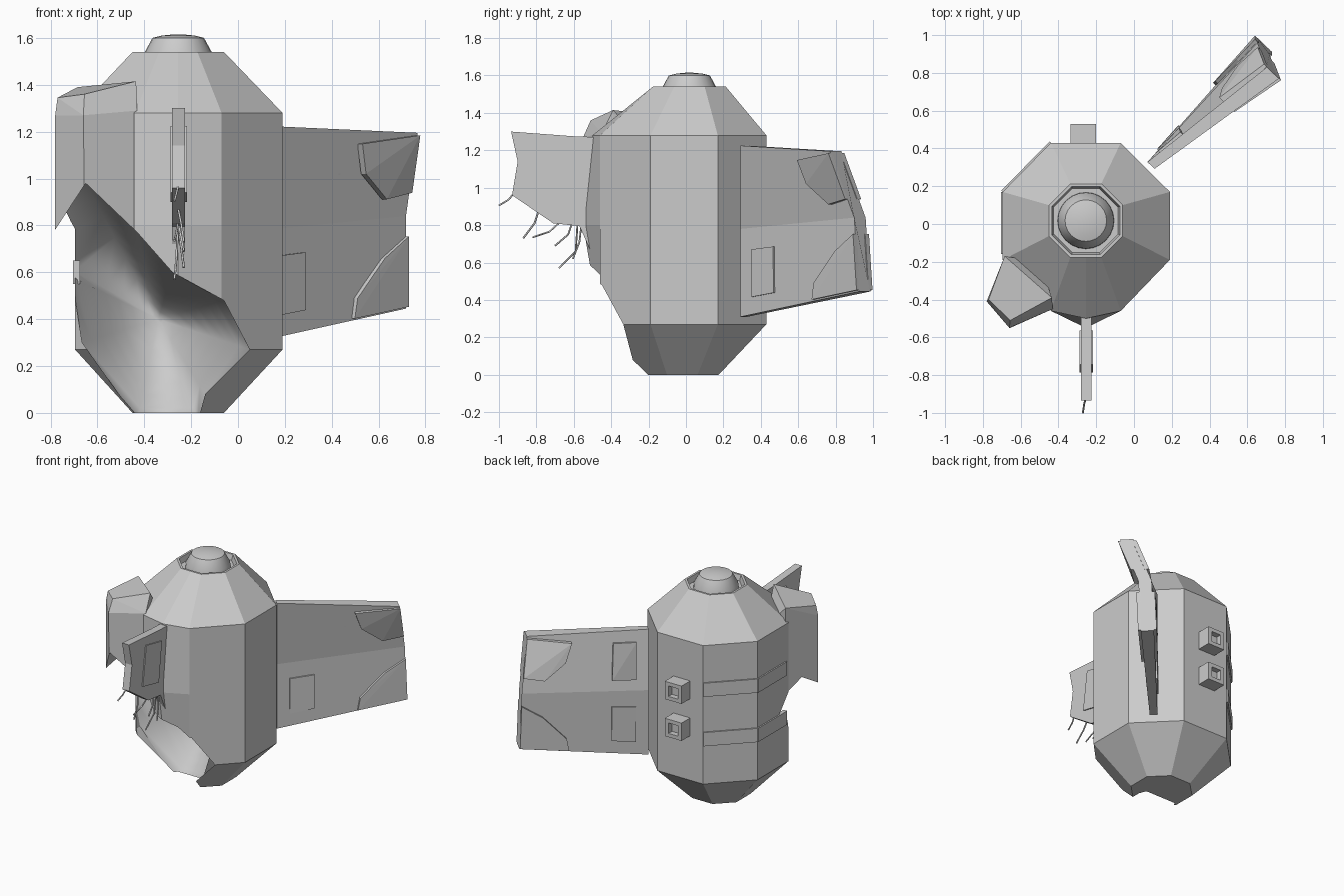
import bpy, bmesh, math
from mathutils import Vector

if "Cube" in bpy.data.objects:
    bpy.data.objects.remove(bpy.data.objects["Cube"])


def finish(bm, name):
    bmesh.ops.recalc_face_normals(bm, faces=bm.faces)
    me = bpy.data.meshes.new(name)
    bm.to_mesh(me)
    bm.free()
    ob = bpy.data.objects.new(name, me)
    bpy.context.collection.objects.link(ob)
    return ob


def loft(name, rings, smooth_from=None):
    bm = bmesh.new()
    vs = [[bm.verts.new(p) for p in r] for r in rings]
    n = len(rings[0])
    for k, (a, b) in enumerate(zip(vs, vs[1:])):
        for i in range(n):
            j = (i + 1) % n
            f = bm.faces.new((a[i], a[j], b[j], b[i]))
            f.smooth = smooth_from is not None and k >= smooth_from
    bm.faces.new(vs[0])
    f = bm.faces.new(vs[-1])
    f.smooth = smooth_from is not None
    return finish(bm, name)


def hull(name, pts):
    bm = bmesh.new()
    for p in pts:
        bm.verts.new(p)
    res = bmesh.ops.convex_hull(bm, input=bm.verts)
    bmesh.ops.delete(bm, geom=list({v for v in res["geom_interior"] if isinstance(v, bmesh.types.BMVert)}), context='VERTS')
    bmesh.ops.dissolve_limit(bm, angle_limit=0.02, verts=bm.verts, edges=bm.edges)
    return finish(bm, name)


def box(name, lo, hi):
    return hull(name, [(x, y, z) for x in (lo[0], hi[0]) for y in (lo[1], hi[1]) for z in (lo[2], hi[2])])


def boolean(ob, tool, op):
    m = ob.modifiers.new("bool", 'BOOLEAN')
    m.object, m.operation, m.solver = tool, op, 'EXACT'
    bpy.context.view_layer.objects.active = ob
    bpy.ops.object.modifier_apply(modifier=m.name)
    bpy.data.objects.remove(tool)


CX = -0.255


def small_ring(h, cy, z):
    c = h * 0.42
    pts = [(h, c), (c, h), (-c, h), (-h, c), (-h, -c), (-c, -h), (0, -h), (c, -h), (h, -c)]
    return [(CX + x, cy + y, z) for x, y in pts]


def big_ring(z, yf):
    pts = [(.19, .17), (-.07, .43), (-.44, .43), (-.695, .17), (-.695, -.19),
           (-.44, -.46), (CX, yf), (-.07, -.46), (.19, -.19)]
    return [(x, y, z) for x, y in pts]


# Octagonal hull with a recessed top
body = loft("pod_body", [small_ring(.195, -.02, 0), big_ring(.27, -.46), big_ring(.8, -.55),
                         big_ring(1.28, -.50), small_ring(.195, .018, 1.54),
                         small_ring(.18, .018, 1.54), small_ring(.17, .018, 1.50)])

# Panel bent outwards at the front left
bulge = hull("bent_panel", [(-.685, -.17, 1.39), (-.77, -.40, 1.345), (-.655, -.51, 1.36), (-.435, -.39, 1.415),
                            (-.78, -.41, 1.27), (-.66, -.55, 1.27), (-.43, -.45, 1.29),
                            (-.685, -.17, .62), (-.78, -.41, .72), (-.655, -.55, .88), (-.43, -.45, .7),
                            (-.5, -.2, 1.2), (-.5, -.2, .75)])
boolean(body, bulge, 'UNION')

# Torn opening with a smooth hollow behind it
rim = [(-.65, -.34, .98), (-.84, -.22, .69), (-.71, -.20, .58), (-.665, -.18, .30), (-.43, -.12, -.03),
       (-.17, -.12, -.03), (-.14, -.2, .08), (.05, -.31, .27), (-.06, -.42, .48), (-.28, -.5, .6), (-.43, -.42, .77)]
centre = Vector((-.34, .17, .4))
rings = [[(x, -1.3, z) for x, y, z in rim], rim]
for t in (.12, .25, .4, .55, .7, .85, .95):
    d = math.sin(t * math.pi / 2)
    rings.append([(x + (centre.x - x) * t, y + (centre.y - y) * d, z + (centre.z - z) * t) for x, y, z in rim])
cutter = loft("opening_cutter", rings, smooth_from=1)
cutter.hide_render = True
boolean(body, cutter, 'DIFFERENCE')

# Round hatch on top
hatch = loft("top_hatch", [[(CX + r * math.cos(a), .018 + r * math.sin(a), z)
                            for a in [math.tau * i / 24 for i in range(24)]]
                           for r, z in ((.15, 1.49), (.148, 1.53), (.11, 1.60), (.07, 1.61), (.02, 1.615))])
bpy.ops.object.select_all(action='DESELECT')
hatch.select_set(True)
bpy.context.view_layer.objects.active = hatch
bpy.ops.object.shade_smooth_by_angle(angle=math.radians(30))

# Bands around the left and back left sides
for k, z in enumerate((.91, .55)):
    for i, (a, b) in enumerate((((-.44, .43), (-.695, .17)), ((-.695, .17), (-.695, -.16)))):
        d = (Vector(b) - Vector(a)).normalized()
        o = Vector((d.y, -d.x))
        if o.x > 0:
            o = -o
        hull(f"side_band_{k}_{i}", [(*(Vector(p) + o * s), h) for p in (a, b) for s in (-.02, .01) for h in (z, z + .1)])

# Two square ports on the back
for k, z in enumerate((.93, .66)):
    port = box(f"back_port_{k}", (-.335, .41, z - .065), (-.2, .53, z + .065))
    boolean(port, box("port_cutter", (-.305, .49, z - .038), (-.23, .6, z + .038)), 'DIFFERENCE')

# Twisted wing at the back right
ROOT = [Vector(p) for p in ((.09, .31, 1.225), (.09, .31, .78), (.09, .31, .31))]
TIP = [Vector(p) for p in ((.735, .80, 1.195), (.685, .93, .84), (.685, .955, .445))]
N = Vector((.72, -.69, 0))


def wing_point(u, v, side, lift=0):
    i = 0 if v <= 1 else 1
    f = v - i
    a = ROOT[i].lerp(ROOT[i + 1], f)
    b = TIP[i].lerp(TIP[i + 1], f)
    return a.lerp(b, u) + N * side * (.026 + .018 * u + lift)


loft("wing", [[wing_point(u, v, s) for v, s in ((0, 1), (1, 1), (2, 1), (2, -1), (1, -1), (0, -1))] for u in (0, 1)])

# Raised plates on both faces of the wing
plates = {
    "upper_tip": [(.63, .15), (1, .03), (1, .72), (.83, .78), (.67, .48)],
    "lower_tip": [(.62, 1.98), (1, 1.98), (1, 1.22), (.83, 1.42), (.64, 1.78)],
    "lower_root": [(.1, 1.25), (.29, 1.25), (.29, 1.8), (.1, 1.8)],
    "upper_root": [(.1, .2), (.29, .2), (.29, .82), (.1, .82)],
}
for name, pts in plates.items():
    for side in (1, -1):
        if name == "upper_root" and side == 1:
            continue
        top = .008 if "root" in name else .018
        hull(f"wing_plate_{name}_{'front' if side > 0 else 'back'}",
             [wing_point(u, v, side, h) for u, v in pts for h in (-.012, top)])

# Front fin with a plate on each side
fin = [(-.46, 1.27), (-.6, 1.275), (-.935, 1.3), (-.9, 1.14), (-.93, .96), (-.71, .81), (-.57, .795), (-.5, .64), (-.46, .64)]
loft("front_fin", [[(x, y, z) for y, z in fin] for x in (-.281, -.226)])
panel = [(-.745, 1.225), (-.565, 1.19), (-.6, .9), (-.785, .94)]
loft("fin_plate", [[(x, y, z) for y, z in panel] for x in (-.289, -.218)])

# Loose wires hanging from the fin
wires = [[(-.92, .97), (-.95, .935), (-1, .905)], [(-.79, .87), (-.81, .81), (-.87, .73)],
         [(-.67, .82), (-.73, .765), (-.82, .735)], [(-.61, .81), (-.63, .75), (-.70, .69)],
         [(-.58, .81), (-.59, .66), (-.68, .57)], [(-.56, .8), (-.57, .71), (-.605, .62)]]
for k, w in enumerate(wires):
    cu = bpy.data.curves.new(f"wire_{k}", 'CURVE')
    cu.dimensions, cu.bevel_depth, cu.bevel_resolution = '3D', .005, 1
    cu.use_fill_caps = True
    sp = cu.splines.new('POLY')
    sp.points.add(len(w) - 1)
    for i, (p, (y, z)) in enumerate(zip(sp.points, w)):
        p.co = (-.255 + (.012 * i if k % 2 else -.008 * i), y, z, 1)
    bpy.context.collection.objects.link(bpy.data.objects.new(f"wire_{k}", cu))
